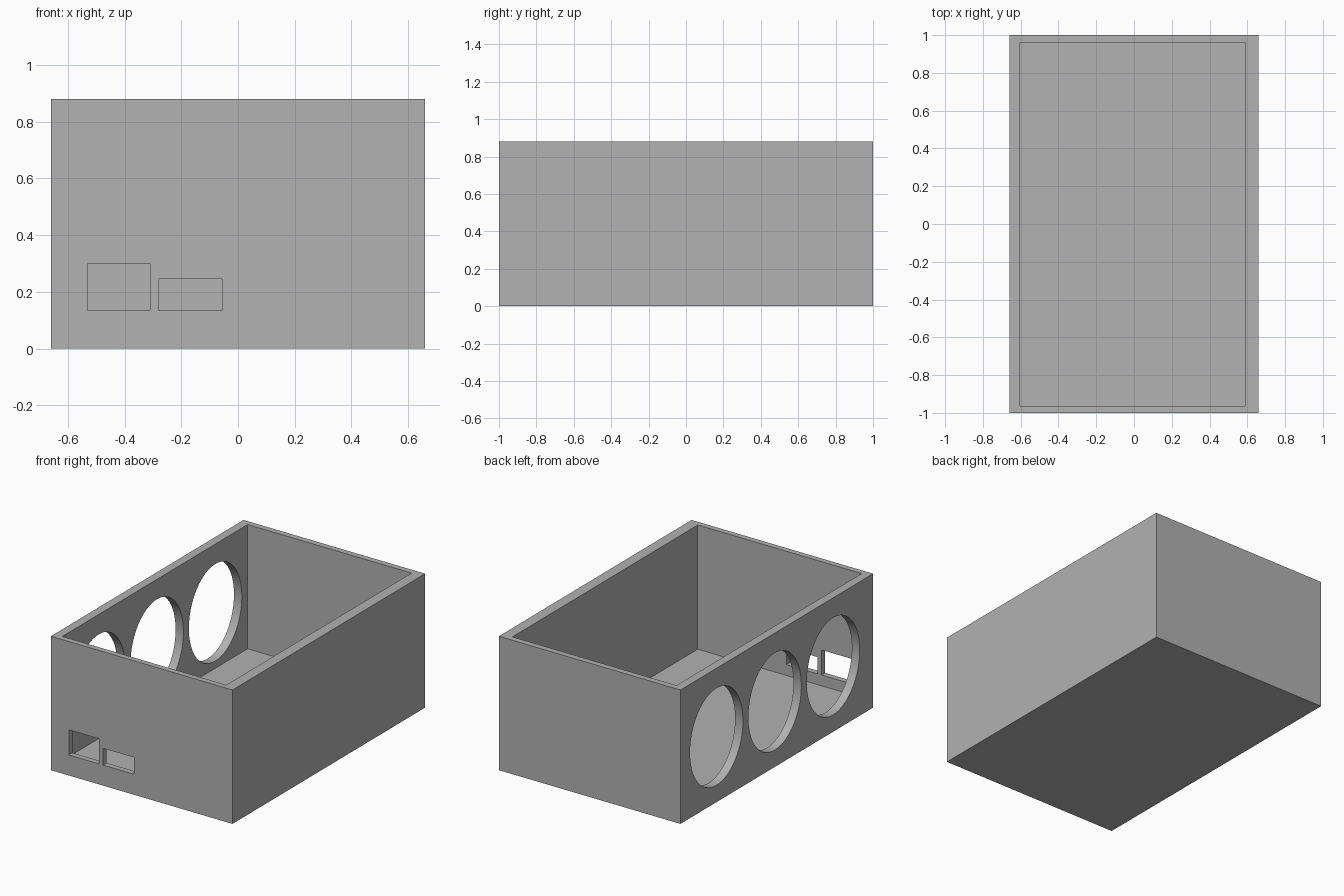
import bpy
import math

if "Cube" in bpy.data.objects:
    bpy.data.objects.remove(bpy.data.objects["Cube"], do_unlink=True)

GREY = (0.445, 0.445, 0.445, 1)
mat = bpy.data.materials.new("plain grey")
mat.use_nodes = True
mat.diffuse_color = GREY
mat.node_tree.nodes["Principled BSDF"].inputs["Base Color"].default_value = GREY


def box(name, lo, hi):
    """Box spanning two opposite corners."""
    bpy.ops.mesh.primitive_cube_add(
        size=1, location=[(a + b) / 2 for a, b in zip(lo, hi)])
    ob = bpy.context.object
    ob.name = name
    ob.scale = [b - a for a, b in zip(lo, hi)]
    bpy.ops.object.transform_apply(location=False, rotation=False, scale=True)
    ob.data.materials.append(mat)
    return ob


def oval(name, centre, half_height, half_width, length):
    """Oval cylinder lying along x."""
    bpy.ops.mesh.primitive_cylinder_add(
        vertices=64, radius=1, depth=length, location=centre,
        rotation=(0, math.pi / 2, 0))
    ob = bpy.context.object
    ob.name = name
    ob.scale = (half_height, half_width, 1)
    bpy.ops.object.transform_apply(location=False, rotation=True, scale=True)
    ob.data.materials.append(mat)
    return ob


# Open-topped case
case = box("case", (-0.66, -1, 0), (0.66, 1, 0.88))
cutters = [box("cavity_cutter", (-0.603, -0.963, 0.064), (0.589, 0.961, 1))]

# Two connector slots through the front wall
cutters.append(box("tall_slot_cutter", (-0.53, -1.1, 0.135), (-0.31, -0.9, 0.30)))
cutters.append(box("short_slot_cutter", (-0.28, -1.1, 0.135), (-0.055, -0.9, 0.245)))

# Row of three oval openings through the side wall
for i in range(3):
    y = 0.02 + (i - 1) * 0.606
    cutters.append(oval("side_opening_cutter", (-0.64, y, 0.43), 0.319, 0.275, 0.2))

# Cut every opening, then drop the cutters
bpy.context.view_layer.objects.active = case
for cutter in cutters:
    mod = case.modifiers.new(cutter.name, "BOOLEAN")
    mod.operation = "DIFFERENCE"
    mod.solver = "EXACT"
    mod.object = cutter
    bpy.ops.object.modifier_apply(modifier=mod.name)
    bpy.data.objects.remove(cutter, do_unlink=True)

# Smooth opening rims, sharp box edges
bpy.ops.object.select_all(action="DESELECT")
case.select_set(True)
bpy.context.view_layer.objects.active = case
bpy.ops.object.shade_smooth_by_angle(angle=math.radians(30))
